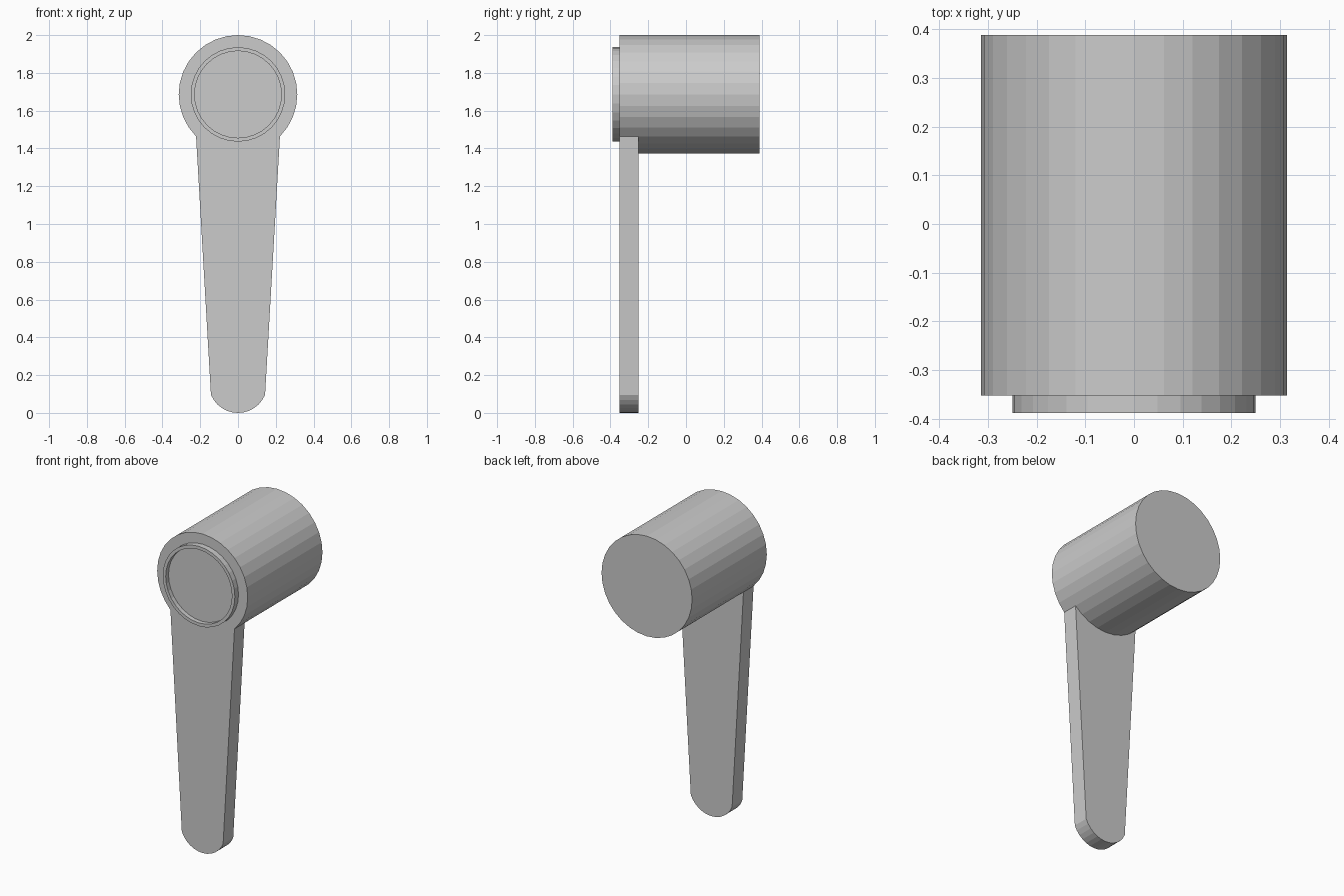
import bpy, bmesh
from math import sin, cos, pi

if "Cube" in bpy.data.objects:
    bpy.data.objects.remove(bpy.data.objects["Cube"])

SIDES = 32
R_HEAD, Z_HEAD = 0.314, 1.686
Y_FACE, Y_BACK, Y_RIM = -0.352, 0.388, -0.388
R_TIP = 0.155


def finish(name, bm):
    bmesh.ops.recalc_face_normals(bm, faces=bm.faces)
    mesh = bpy.data.meshes.new(name)
    bm.to_mesh(mesh)
    bm.free()
    obj = bpy.data.objects.new(name, mesh)
    bpy.context.collection.objects.link(obj)


def turned(name, profile):
    """Stack rings of (radius, y) around the head axis and close both ends."""
    bm = bmesh.new()
    rings = [[bm.verts.new((r * sin(2 * pi * i / SIDES), y,
                            Z_HEAD + r * cos(2 * pi * i / SIDES)))
              for i in range(SIDES)] for r, y in profile]
    for a, b in zip(rings, rings[1:]):
        for i in range(SIDES):
            j = (i + 1) % SIDES
            bm.faces.new((a[i], a[j], b[j], b[i]))
    bm.faces.new(rings[0])
    bm.faces.new(rings[-1])
    finish(name, bm)


def plate(name, outline, y0, y1):
    """Extrude an x-z outline along y."""
    bm = bmesh.new()
    face = bm.faces.new([bm.verts.new((x, y0, z)) for x, z in outline])
    out = bmesh.ops.extrude_face_region(bm, geom=[face])
    verts = [v for v in out["geom"] if isinstance(v, bmesh.types.BMVert)]
    bmesh.ops.translate(bm, verts=verts, vec=(0, y1 - y0, 0))
    finish(name, bm)


# Cylindrical head
turned("pivot_head", [(R_HEAD, Y_BACK), (R_HEAD, Y_FACE)])

# Raised front cap with a thin rim and a recessed disc
turned("front_cap", [(0.25, Y_FACE), (0.25, Y_RIM), (0.23, Y_RIM), (0.23, -0.36)])

# Tapered lever: top follows the head, bottom is a rounded tip
step = 2 * pi / SIDES
top = [(R_HEAD * sin(k * step), Z_HEAD - R_HEAD * cos(k * step)) for k in range(-4, 5)]
tip = [(R_TIP * sin(k * step), R_TIP * (1 - cos(k * step))) for k in range(6, -7, -1)]
plate("lever_arm", top + tip, Y_FACE, -0.252)
